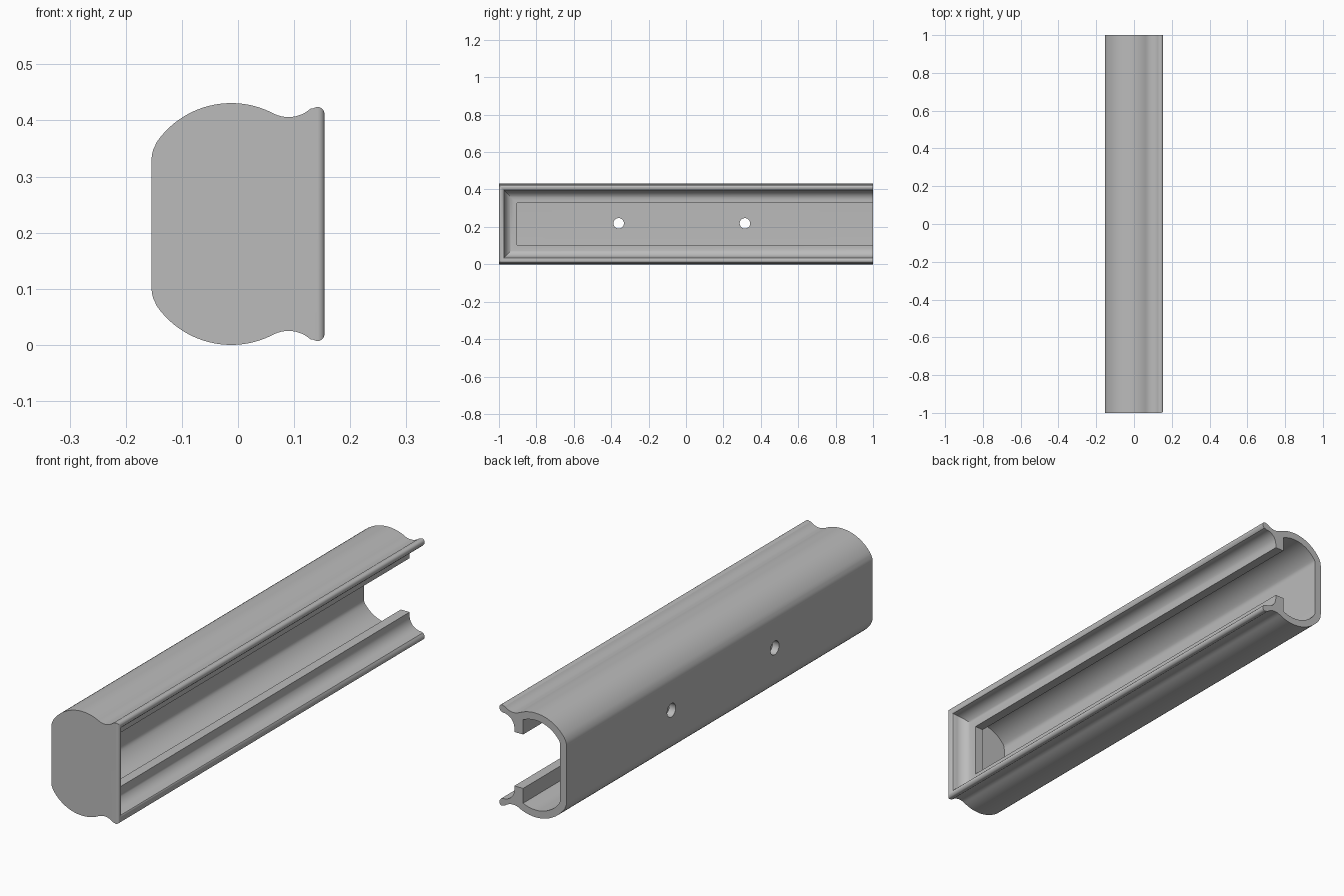
import bpy, bmesh
from math import cos, sin, radians
from mathutils import Vector

cube = bpy.data.objects.get("Cube")
if cube:
    bpy.data.objects.remove(cube)

HEIGHT = 0.431
MID = HEIGHT / 2

grey = bpy.data.materials.new("plain grey")
grey.use_nodes = True
colour = (0.5, 0.5, 0.5, 1)
grey.diffuse_color = colour
grey.node_tree.nodes["Principled BSDF"].inputs["Base Color"].default_value = colour


def arc(cx, cy, r, start, end, steps):
    angles = [radians(start + (end - start) * i / steps) for i in range(steps + 1)]
    return [(cx + r * cos(a), cy + r * sin(a)) for a in angles]


def loft(name, rings):
    """Solid through matching closed rings, capped at both ends."""
    bm = bmesh.new()
    loops = [[bm.verts.new(p) for p in ring] for ring in rings]
    for a, b in zip(loops, loops[1:]):
        for i in range(len(a)):
            j = (i + 1) % len(a)
            bm.faces.new((a[i], a[j], b[j], b[i]))
    bm.faces.new(loops[0])
    bm.faces.new(loops[-1])
    bmesh.ops.recalc_face_normals(bm, faces=bm.faces)
    mesh = bpy.data.meshes.new(name)
    bm.to_mesh(mesh)
    bm.free()
    mesh.materials.append(grey)
    obj = bpy.data.objects.new(name, mesh)
    bpy.context.collection.objects.link(obj)
    return obj


def along_y(name, upper, y0, y1):
    """Extrude an upper half profile, mirrored about mid height."""
    outline = upper + [(x, HEIGHT - z) for x, z in reversed(upper)]
    return loft(name, [[(x, y, z) for x, z in outline] for y in (y0, y1)])


def combine(target, tool, operation):
    bpy.context.view_layer.objects.active = target
    mod = target.modifiers.new("cut", "BOOLEAN")
    mod.object, mod.operation, mod.solver = tool, operation, "EXACT"
    bpy.ops.object.modifier_apply(modifier=mod.name)
    bpy.data.objects.remove(tool)


# Outer body: rounded lip, hollow curve, big round shoulder, flat back
outer = (arc(0.142, 0.412, 0.012, 0, 125, 8)
         + arc(0.09, 0.4646, 0.0586, 312, 242.5, 10)
         + arc(-0.012, 0.269, 0.162, 64, 145, 20)
         + [(-0.151, 0.348), (-0.1535, 0.339), (-0.154, 0.33)])
body = along_y("channel_body", outer, -1, 1)

# Round the upright front edge of the opening
plan = [(-0.3, -1), (-0.3, 1.1), (0.154, 1.1)] + arc(0.142, -0.988, 0.012, 0, -90, 8)
combine(body, loft("edge_rounder", [[(x, y, z) for x, y in plan] for z in (-0.1, 0.6)]),
        "INTERSECT")

# Hollow inside, open at the back end
inner = arc(-0.012, 0.269, 0.132, 64.4, 145, 20) + [(-0.1235, 0.337), (-0.124, 0.328)]
combine(body, along_y("cavity_cutter", inner, -0.97, 1.1), "DIFFERENCE")

# Mitred cove leading to the opening
cove = [(0.17, 0.019), (0.154, 0.021), (0.151, 0.029), (0.146, 0.035)]
cove += [(x, -d) for x, d in arc(0.135, -0.088, 0.05, 90, 180, 10)]
cove += [(0.085, 0.104), (0.03, 0.104)]
rings = []
for x, d in cove:
    front = -1 + d - 0.008
    rings.append([(x, front, d), (x, 1.1, d), (x, 1.1, HEIGHT - d), (x, front, HEIGHT - d)])
combine(body, loft("opening_cutter", rings), "DIFFERENCE")

# Two screw holes through the back wall
for y in (-0.36, 0.315):
    circle = arc(y, 0.219, 0.028, 0, 348.75, 31)
    combine(body, loft("hole_cutter", [[(x, a, b) for a, b in circle] for x in (-0.2, -0.08)]),
            "DIFFERENCE")

for obj in bpy.context.selected_objects:
    obj.select_set(False)
body.select_set(True)
bpy.context.view_layer.objects.active = body
bpy.ops.object.shade_smooth_by_angle(angle=radians(30))
